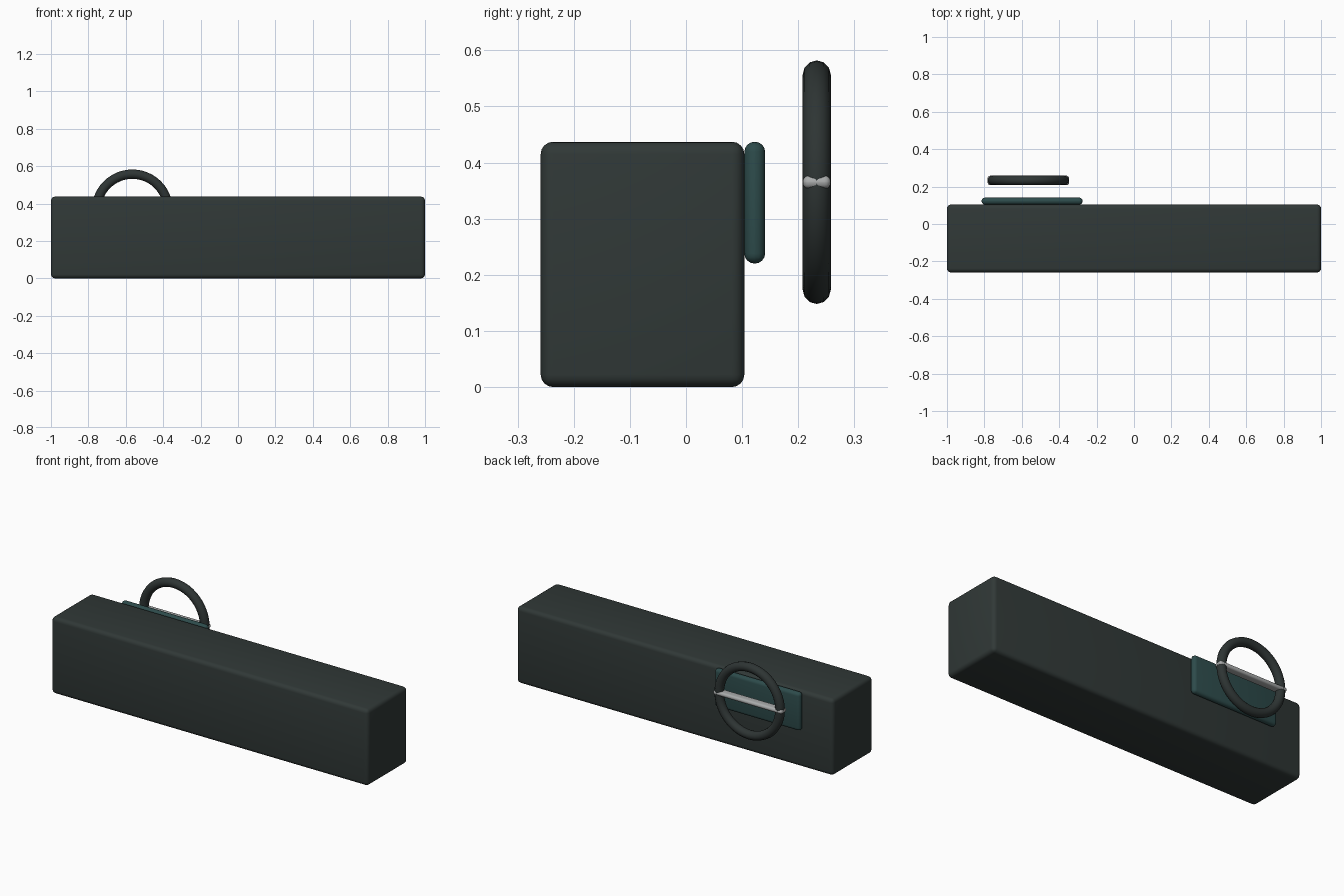
import bpy
import math

cube = bpy.data.objects.get("Cube")
if cube:
    bpy.data.objects.remove(cube, do_unlink=True)


def material(name, colour):
    mat = bpy.data.materials.new(name)
    mat.use_nodes = True
    mat.diffuse_color = (*colour, 1)
    bsdf = next(n for n in mat.node_tree.nodes if n.type == "BSDF_PRINCIPLED")
    bsdf.inputs["Base Color"].default_value = (*colour, 1)
    return mat


def finish(obj, name, mat):
    obj.name = name
    obj.data.materials.append(mat)
    bpy.ops.object.shade_smooth_by_angle(angle=math.radians(40))


def rounded_box(name, low, high, radius, mat):
    """Box between two corners with rounded edges."""
    centre = [(a + b) / 2 for a, b in zip(low, high)]
    bpy.ops.mesh.primitive_cube_add(size=1, location=centre)
    obj = bpy.context.object
    obj.scale = [b - a for a, b in zip(low, high)]
    bpy.ops.object.transform_apply(location=False, rotation=False, scale=True)
    bevel = obj.modifiers.new("rounded_edges", "BEVEL")
    bevel.width = radius
    bevel.segments = 4
    bpy.ops.object.modifier_apply(modifier=bevel.name)
    finish(obj, name, mat)


charcoal = material("charcoal", (0.030, 0.040, 0.038))
teal = material("dark teal", (0.026, 0.070, 0.070))
rim_black = material("rim black", (0.027, 0.035, 0.034))
silver = material("silver", (0.40, 0.41, 0.41))

# Dashboard body and instrument panel on its back face
rounded_box("dashboard", (-1, -0.259, 0), (1, 0.104, 0.437), 0.022, charcoal)
rounded_box("instrument_panel", (-0.815, 0.104, 0.22), (-0.275, 0.141, 0.437),
            0.018, teal)

# Steering wheel rim, upright and facing the back
wheel_x, wheel_y, wheel_z = -0.565, 0.233, 0.365
bpy.ops.mesh.primitive_torus_add(
    major_radius=0.192, minor_radius=0.025, major_segments=48, minor_segments=12,
    location=(wheel_x, wheel_y, wheel_z), rotation=(math.pi / 2, 0, 0))
finish(bpy.context.object, "steering_wheel_rim", rim_black)

# Single horizontal spoke across the rim
half = (0.2172, 0.025, 0.012)
hub = (wheel_x, wheel_y, wheel_z)
rounded_box("steering_wheel_spoke",
            [c - h for c, h in zip(hub, half)],
            [c + h for c, h in zip(hub, half)], 0.0115, silver)
